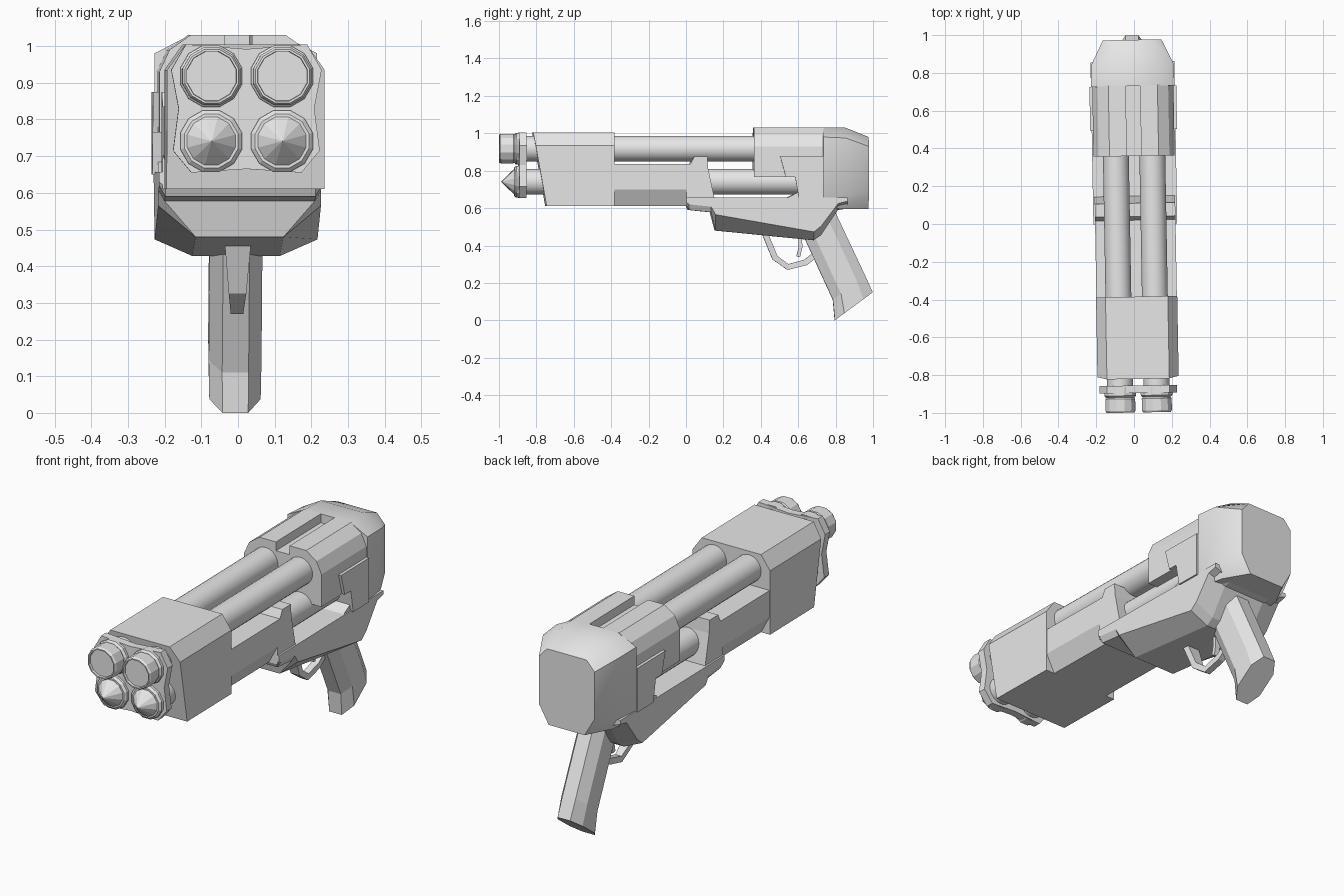
import bpy, bmesh, math
from mathutils import Matrix, Vector

if "Cube" in bpy.data.objects:
    bpy.data.objects.remove(bpy.data.objects["Cube"])

grey = bpy.data.materials.new("plain_grey")
grey.diffuse_color = (0.8, 0.8, 0.8, 1)
grey.use_nodes = True
grey.node_tree.nodes["Principled BSDF"].inputs["Base Color"].default_value = grey.diffuse_color

# the whole model sits with a very slight yaw
PLACE = Matrix.Translation((0.007, 0, 0)) @ Matrix.Rotation(0.018, 4, 'Z')


def loft(name, rings, smooth=30):
    """Skin a list of equal-length rings and cap both ends."""
    bm = bmesh.new()
    vs = [[bm.verts.new(PLACE @ Vector(p)) for p in r] for r in rings]
    n = len(rings[0])
    for a, b in zip(vs, vs[1:]):
        for i in range(n):
            j = (i + 1) % n
            bm.faces.new((a[i], a[j], b[j], b[i]))
    bm.faces.new(vs[0])
    bm.faces.new(vs[-1])
    bmesh.ops.remove_doubles(bm, verts=bm.verts, dist=0.0005)
    bmesh.ops.recalc_face_normals(bm, faces=bm.faces)
    me = bpy.data.meshes.new(name)
    bm.to_mesh(me)
    bm.free()
    me.materials.append(grey)
    ob = bpy.data.objects.new(name, me)
    bpy.context.collection.objects.link(ob)
    if smooth:
        bpy.ops.object.select_all(action='DESELECT')
        ob.select_set(True)
        bpy.context.view_layer.objects.active = ob
        bpy.ops.object.shade_smooth_by_angle(angle=math.radians(smooth))
    return ob


def section(y, half, slope=0.0, z0=0.0):
    """Mirrored cross-section from right-hand (x, z) points, optionally leaning."""
    pts = half + [(-x, z) for x, z in reversed(half) if x > 0]
    return [(x, y + slope * (z0 - z), z) for x, z in pts]


def slab(name, profile, x0, x1):
    """Side (y, z) profile extruded across x."""
    return loft(name, [[(x, y, z) for y, z in profile] for x in (x0, x1)], 0)


def lathe(name, x, z, rings, n, smooth=0):
    """Round part along y from (y, radius) pairs."""
    step = 2 * math.pi / n
    return loft(name, [[(x + r * math.cos((i + .5) * step), y,
                         z + r * math.sin((i + .5) * step))
                        for i in range(n)] for y, r in rings], smooth)


# barrels, collar rings and muzzles
for s, side in ((-1, "left"), (1, "right")):
    x = s * 0.0965
    for z, row in ((0.918, "upper"), (0.741, "lower")):
        lathe(f"{row}_{side}_barrel", x, z, [(-0.91, 0.069), (0.70, 0.069)], 24, 30)
        lathe(f"{row}_{side}_ring", x, z,
              [(-0.918, 0.076), (-0.908, 0.087), (-0.86, 0.087)], 12)
    lathe(f"upper_{side}_muzzle", x, 0.918,
          [(-0.985, 0.068), (-0.985, 0.069), (-0.998, 0.070), (-0.998, 0.076),
           (-0.988, 0.082), (-0.925, 0.082), (-0.915, 0.074)], 12)
    lathe(f"lower_{side}_tip", x, 0.741,
          [(-0.987, 0), (-0.92, 0.068), (-0.90, 0.068)], 12)

# wavy plate that joins the four barrels
collar = [(0, 0.665), (0.15, 0.655), (0.20, 0.715), (0.185, 0.83),
          (0.205, 0.935), (0.165, 1.005), (0, 0.992)]
loft("barrel_collar", [section(y, collar) for y in (-0.895, -0.855)], 0)

# front housing: leaning front block, lower middle, raised rear ears
block = [(0.215, 0.61), (0.215, 0.935), (0.165, 1.005)]
loft("front_block", [section(-0.82, block, 0.18, 1.005), section(-0.385, block)], 0)
middle = [(0.165, 0.61), (0.213, 0.70), (0.213, 0.835)]
loft("fore_grip", [section(y, middle) for y in (-0.40, 0.02)], 0)
slab("fore_grip_end", [(0.0, 0.61), (0.0, 0.835), (0.02, 0.835), (0.04, 0.875),
                       (0.11, 0.875), (0.115, 0.81), (0.15, 0.645), (0.15, 0.61)],
     -0.213, 0.213)

# lower receiver: (y, bottom z, bottom half width, chamfer height)
belly = [(0.0, 0.615, 0.205, 0.015), (0.012, 0.59, 0.205, 0.03),
         (0.13, 0.578, 0.205, 0.03), (0.155, 0.48, 0.12, 0.085),
         (0.68, 0.428, 0.12, 0.045), (0.72, 0.455, 0.12, 0.05),
         (0.81, 0.59, 0.12, 0.035), (0.86, 0.597, 0.12, 0.04)]
loft("lower_receiver", [section(y, [(b, z), (0.222, z + c), (0.222, 0.657)])
                        for y, z, b, c in belly], 0)

# receiver core behind the lower barrels
slab("receiver_core", [(0.53, 0.65), (0.595, 0.685), (0.58, 0.77),
                       (0.75, 0.77), (0.75, 0.65)], -0.215, 0.215)

# grooved shroud over the upper barrels
shroud = [(0.215, 0.765), (0.215, 0.93), (0.187, 0.99), (0.13, 1.03),
          (0.038, 1.03), (0.038, 0.985)]
loft("barrel_shroud", [section(y, shroud) for y in (0.36, 0.735)], 0)

# stepped cover plates on both sides
plate = [(0.50, 0.875), (0.73, 0.875), (0.73, 0.65), (0.60, 0.65),
         (0.58, 0.765), (0.53, 0.765)]
for s, side in ((-1, "left"), (1, "right")):
    slab(f"{side}_cover_plate", plate, s * 0.20, s * 0.23)

# tapered rear cap
loft("rear_cap", [
    section(0.73, [(0.19, 0.60), (0.222, 0.66), (0.222, 0.98), (0.125, 1.03)]),
    section(0.85, [(0.17, 0.595), (0.216, 0.67), (0.216, 0.975), (0.12, 1.03)]),
    section(0.975, [(0.10, 0.595), (0.155, 0.69), (0.155, 0.93), (0.11, 0.98)])], 35)


# pistol grip: octagonal sections between a front and a back edge
def grip_ring(front, back, w):
    f, b = Vector((0, *front)), Vector((0, *back))
    shape = [(0, .5), (.25, 1), (.75, 1), (1, .5), (1, -.5), (.75, -1), (.25, -1), (0, -.5)]
    return [f.lerp(b, t) + Vector((k * w, 0, 0)) for t, k in shape]


loft("pistol_grip", [grip_ring((0.615, 0.48), (0.79, 0.595), 0.072),
                     grip_ring((0.785, 0.11), (0.955, 0.245), 0.072),
                     grip_ring((0.795, 0.0), (0.998, 0.15), 0.07)], 0)


# bent strips for the trigger guard and trigger: (y, z, half width)
def strip(name, path, t):
    rings = []
    for i, (y, z, w) in enumerate(path):
        a, b = path[max(i - 1, 0)], path[min(i + 1, len(path) - 1)]
        d = Vector((b[0] - a[0], b[1] - a[1])).normalized()
        ny, nz = -d.y * t, d.x * t
        rings.append([(w, y + ny, z + nz), (-w, y + ny, z + nz),
                      (-w, y - ny, z - nz), (w, y - ny, z - nz)])
    loft(name, rings, 0)


strip("trigger_guard", [(0.42, 0.47, 0.036), (0.475, 0.335, 0.024), (0.545, 0.285, 0.017),
                        (0.64, 0.31, 0.017), (0.69, 0.35, 0.017)], 0.016)
strip("trigger", [(0.61, 0.46, 0.014), (0.612, 0.39, 0.014), (0.60, 0.34, 0.012)], 0.01)
